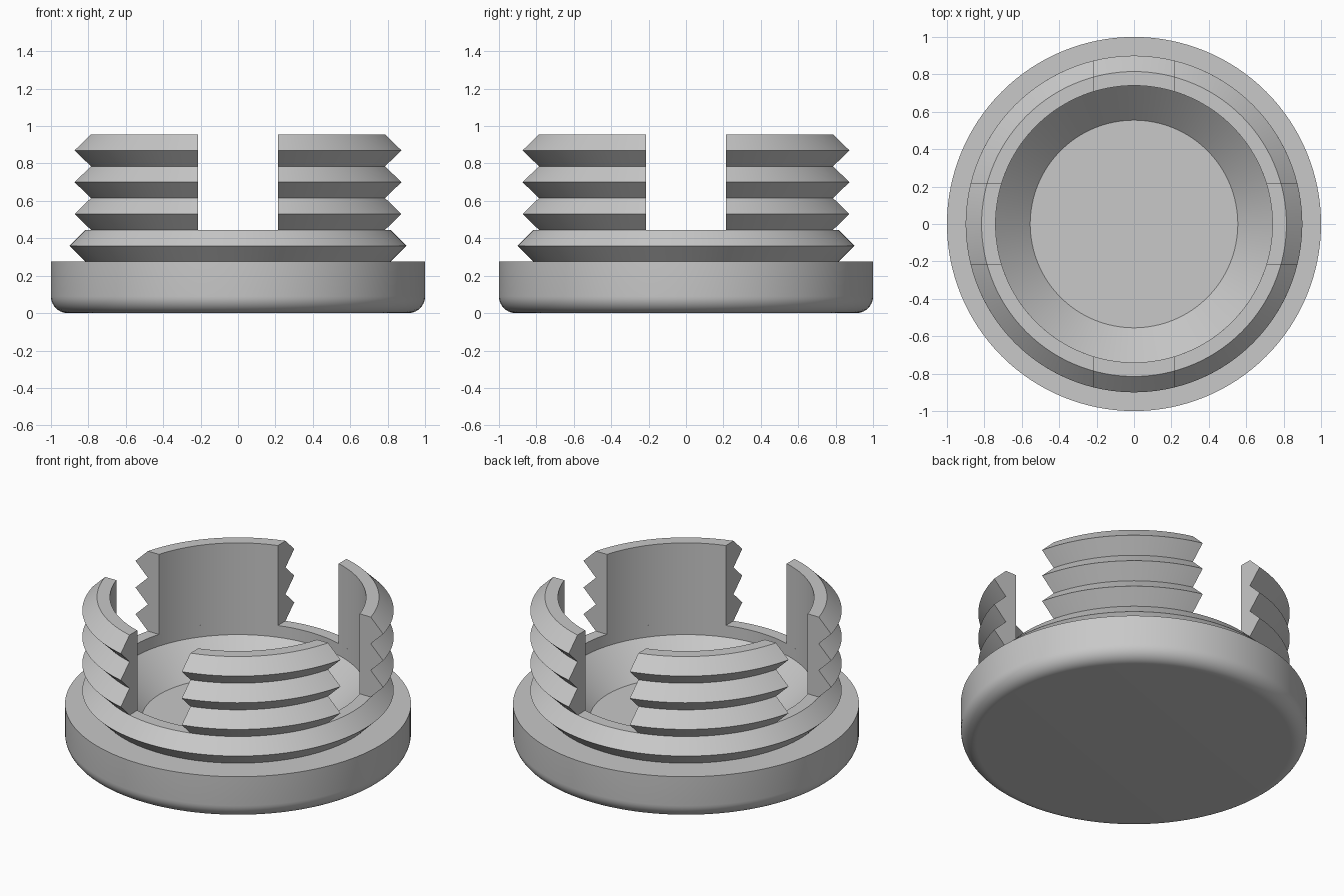
import bpy, bmesh, math

if "Cube" in bpy.data.objects:
    bpy.data.objects.remove(bpy.data.objects["Cube"])

SEG = 128          # segments round the full circle
GAP = 0.215        # half width of the slots between prongs
R_IN, ROOT, PEAK = 0.74, 0.815, 0.90
Z_RIM, PITCH = 0.275, 0.17

grey = bpy.data.materials.new("light grey")
grey.diffuse_color = (0.58, 0.58, 0.58, 1)
grey.use_nodes = True
grey.node_tree.nodes["Principled BSDF"].inputs["Base Color"].default_value = grey.diffuse_color


def finish(name, bm):
    bmesh.ops.recalc_face_normals(bm, faces=bm.faces)
    mesh = bpy.data.meshes.new(name)
    bm.to_mesh(mesh)
    bm.free()
    mesh.materials.append(grey)
    obj = bpy.data.objects.new(name, mesh)
    bpy.context.collection.objects.link(obj)
    bpy.ops.object.select_all(action='DESELECT')
    obj.select_set(True)
    bpy.context.view_layer.objects.active = obj
    bpy.ops.object.shade_smooth_by_angle(angle=math.radians(30))
    return obj


def point(bm, r, a, z):
    return bm.verts.new((r * math.cos(a), r * math.sin(a), z))


def bridge(bm, a, b, wrap):
    n = len(a)
    for i in range(n if wrap else n - 1):
        j = (i + 1) % n
        bm.faces.new((a[i], a[j], b[j], b[i]))


def ridges(z, count):
    """Outer zigzag profile, starting and ending at the root radius."""
    pts = [(ROOT, z)]
    for k in range(count):
        pts += [(PEAK, z + (k + 0.5) * PITCH), (ROOT, z + (k + 1) * PITCH)]
    return pts


# Base: rounded disc, lowest full ridge and dished inside
F = 0.09
fillet = [(1 - F + F * math.sin(t), F - F * math.cos(t))
          for t in (math.pi / 2 * i / 10 for i in range(11))]
profile = fillet + [(1.0, Z_RIM)] + ridges(Z_RIM, 1) + [
    (R_IN, Z_RIM + PITCH), (R_IN, 0.37), (0.555, 0.185)]
bm = bmesh.new()
rings = [[point(bm, r, 2 * math.pi * i / SEG, z) for i in range(SEG)]
         for r, z in profile]
for lower, upper in zip(rings, rings[1:]):
    bridge(bm, lower, upper, True)
bm.faces.new(rings[0])      # underside
bm.faces.new(rings[-1])     # inner floor
finish("base_cap", bm)

# Four ridged prongs with flat, parallel-sided slots between them
z0 = Z_RIM + PITCH
section = [(R_IN, z0)] + ridges(z0, 3) + [(R_IN, z0 + 3 * PITCH)]
STEPS = 24
for q in range(4):
    bm = bmesh.new()
    rows = []
    for r, z in section:
        start = math.asin(GAP / r)
        sweep = math.pi / 2 - 2 * start
        rows.append([point(bm, r, q * math.pi / 2 + start + sweep * i / STEPS, z)
                     for i in range(STEPS + 1)])
    for a, b in zip(rows, rows[1:] + rows[:1]):
        bridge(bm, a, b, False)
    bm.faces.new([row[0] for row in rows])     # slot walls
    bm.faces.new([row[-1] for row in rows])
    finish(f"ridged_prong_{q + 1}", bm)
